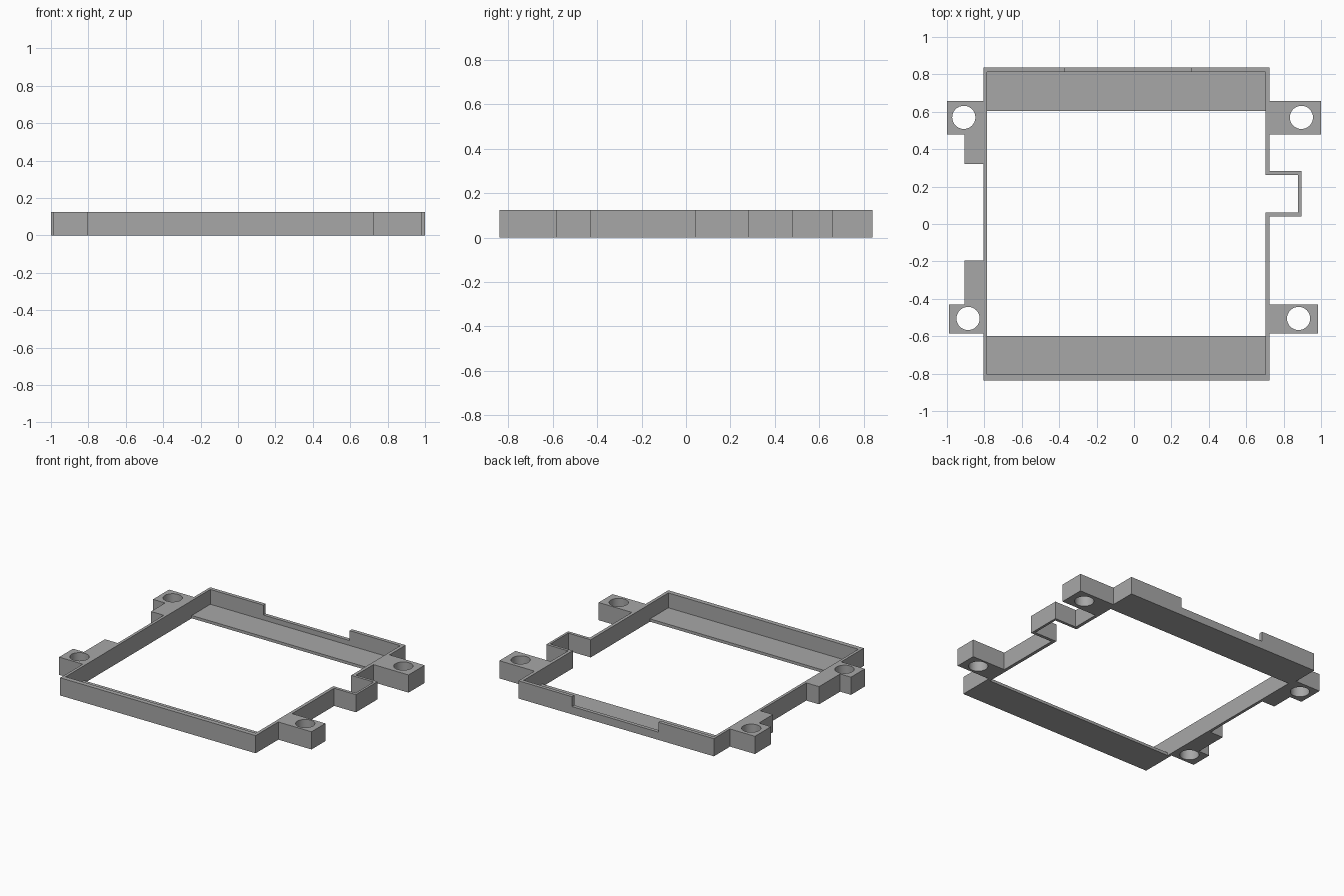
import bpy
import bmesh
from math import cos, sin, tau

if "Cube" in bpy.data.objects:
    bpy.data.objects.remove(bpy.data.objects["Cube"], do_unlink=True)

HEIGHT = 0.125
LEDGE = 0.02          # thickness of the front and back ledges
NOTCH_FLOOR = 0.055   # height of the lowered part of the back wall

grey = bpy.data.materials.new("plain grey")
grey.use_nodes = True
grey.diffuse_color = (0.39, 0.39, 0.39, 1)
grey.node_tree.nodes["Principled BSDF"].inputs["Base Color"].default_value = grey.diffuse_color


def prism(name, outline, z0, z1):
    """Extrude a flat outline from z0 to z1."""
    bm = bmesh.new()
    face = bm.faces.new([bm.verts.new((x, y, z0)) for x, y in outline])
    top = bmesh.ops.extrude_face_region(bm, geom=[face])["geom"]
    verts = [v for v in top if isinstance(v, bmesh.types.BMVert)]
    bmesh.ops.translate(bm, verts=verts, vec=(0, 0, z1 - z0))
    bmesh.ops.recalc_face_normals(bm, faces=bm.faces)
    mesh = bpy.data.meshes.new(name)
    bm.to_mesh(mesh)
    bm.free()
    mesh.materials.append(grey)
    obj = bpy.data.objects.new(name, mesh)
    bpy.context.scene.collection.objects.link(obj)
    return obj


def rect(x0, x1, y0, y1):
    return [(x0, y0), (x1, y0), (x1, y1), (x0, y1)]


def circle(x, y, r, n=32):
    return [(x + r * cos(tau * i / n), y + r * sin(tau * i / n)) for i in range(n)]


def cut(obj, outline, z0, z1):
    """Subtract a prism from obj and discard the cutter."""
    cutter = prism("cutter", outline, z0, z1)
    cutter.hide_render = True
    mod = obj.modifiers.new("cut", "BOOLEAN")
    mod.operation = "DIFFERENCE"
    mod.solver = "EXACT"
    mod.object = cutter
    bpy.context.view_layer.objects.active = obj
    bpy.ops.object.modifier_apply(modifier=mod.name)
    bpy.data.objects.remove(cutter, do_unlink=True)


# Outer body: walls, mounting tabs, side blocks and the bump in the left wall
left_side = [
    (0.725, -0.838), (0.725, -0.585), (0.985, -0.585), (0.985, -0.43),
    (0.725, -0.43), (0.725, 0.04), (0.895, 0.04), (0.895, 0.283),
    (0.725, 0.283), (0.725, 0.478), (1.0, 0.478), (1.0, 0.658),
    (0.725, 0.658), (0.725, 0.838)]
right_side = [
    (-0.805, 0.838), (-0.805, 0.658), (-1.0, 0.658), (-1.0, 0.478),
    (-0.905, 0.478), (-0.905, 0.32), (-0.805, 0.32), (-0.805, -0.195),
    (-0.905, -0.195), (-0.905, -0.43), (-0.99, -0.43), (-0.99, -0.585),
    (-0.805, -0.585), (-0.805, -0.838)]
frame = prism("mounting_frame", left_side + right_side, 0, HEIGHT)

# Through opening between the ledges, reaching into the bump
opening = [(-0.785, -0.6), (0.702, -0.6), (0.702, 0.062), (0.878, 0.062),
           (0.878, 0.263), (0.702, 0.263), (0.702, 0.604), (-0.785, 0.604)]
cut(frame, opening, -0.1, 0.3)

# Recess above the two ledges
cut(frame, rect(-0.785, 0.702, -0.805, 0.812), LEDGE, 0.3)

# Lowered part of the back wall
cut(frame, rect(-0.37, 0.305, 0.78, 0.9), NOTCH_FLOOR, 0.3)

# Screw holes in the tabs
for x, y in [(-0.91, 0.57), (0.895, 0.57), (-0.887, -0.505), (0.88, -0.505)]:
    cut(frame, circle(x, y, 0.062), -0.1, 0.3)

# Smooth hole walls, sharp edges everywhere else
bpy.ops.object.select_all(action="DESELECT")
frame.select_set(True)
bpy.context.view_layer.objects.active = frame
bpy.ops.object.shade_smooth_by_angle(angle=0.5)
